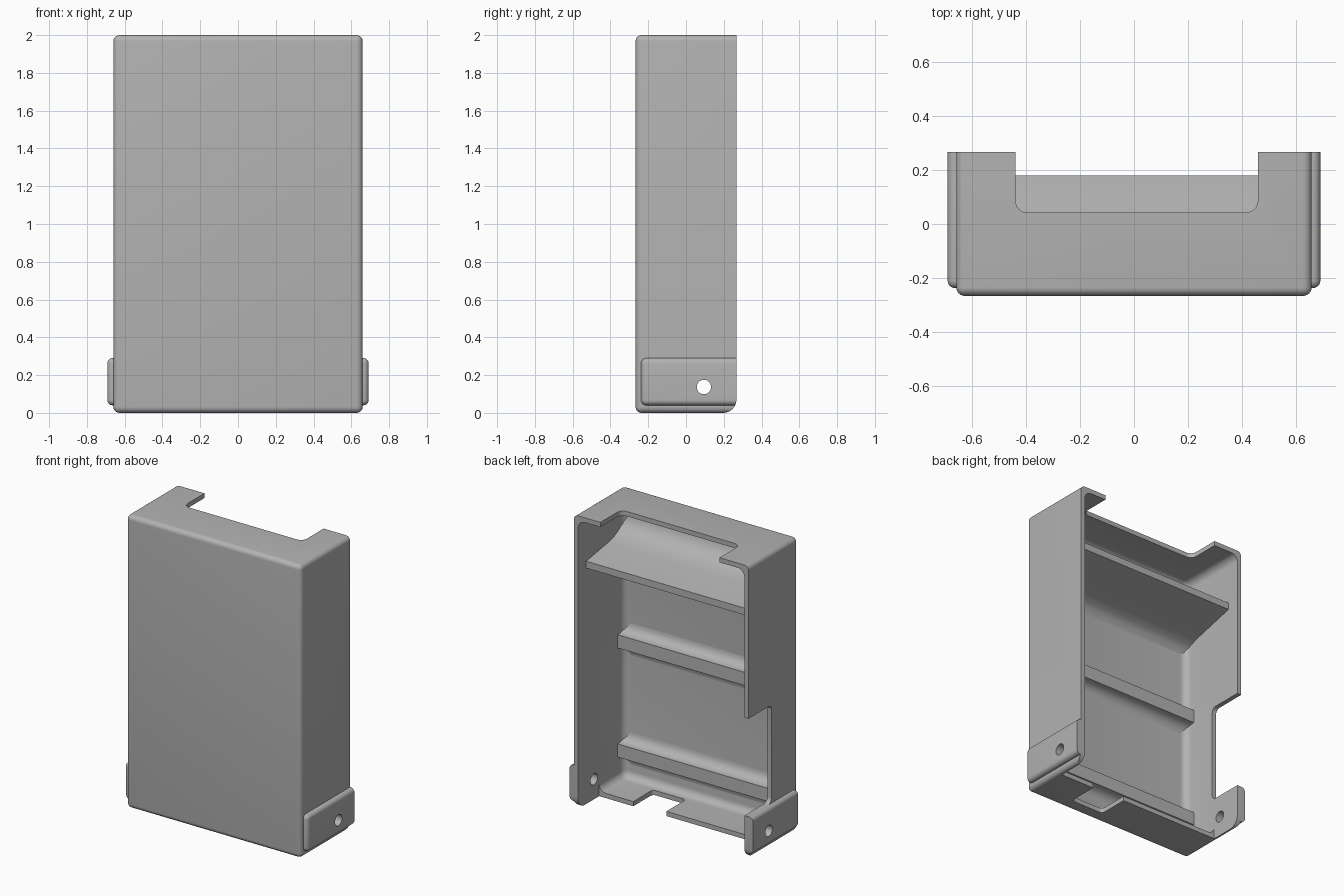
import bpy, bmesh, math
from mathutils import Vector

cube = bpy.data.objects.get("Cube")
if cube:
    bpy.data.objects.remove(cube, do_unlink=True)

grey = bpy.data.materials.new("plain_grey")
grey.use_nodes = True
grey.diffuse_color = (0.45, 0.45, 0.45, 1)
grey.node_tree.nodes["Principled BSDF"].inputs["Base Color"].default_value = grey.diffuse_color


def finish(name, bm):
    bmesh.ops.recalc_face_normals(bm, faces=bm.faces)
    mesh = bpy.data.meshes.new(name)
    bm.to_mesh(mesh)
    bm.free()
    mesh.materials.append(grey)
    obj = bpy.data.objects.new(name, mesh)
    bpy.context.collection.objects.link(obj)
    return obj


def box(name, lo, hi, radius=0, axis=None):
    """Box between two corners; rounds all edges, or only those along one axis."""
    bm = bmesh.new()
    bmesh.ops.create_cube(bm, size=1)
    for v in bm.verts:
        v.co = Vector([lo[i] if v.co[i] < 0 else hi[i] for i in range(3)])
    if radius:
        edges = [e for e in bm.edges if axis is None
                 or abs((e.verts[0].co - e.verts[1].co)[axis]) > 1e-4]
        bmesh.ops.bevel(bm, geom=edges, offset=radius, segments=6, profile=0.5,
                        affect='EDGES', clamp_overlap=True)
    return finish(name, bm)


def side_extrusion(name, profile, half_width):
    """Extrude a (y, z) profile along x."""
    bm = bmesh.new()
    face = bm.faces.new([bm.verts.new((-half_width, y, z)) for y, z in profile])
    new = bmesh.ops.extrude_face_region(bm, geom=[face])["geom"]
    bmesh.ops.translate(bm, vec=(2 * half_width, 0, 0),
                        verts=[g for g in new if isinstance(g, bmesh.types.BMVert)])
    return finish(name, bm)


def combine(target, tool, operation):
    mod = target.modifiers.new(operation, 'BOOLEAN')
    mod.operation = operation
    mod.solver = 'EXACT'
    mod.object = tool
    bpy.context.view_layer.update()
    depsgraph = bpy.context.evaluated_depsgraph_get()
    mesh = bpy.data.meshes.new_from_object(target.evaluated_get(depsgraph))
    target.modifiers.clear()
    target.data = mesh
    bpy.data.objects.remove(tool, do_unlink=True)


def smooth(obj):
    for p in obj.data.polygons:
        p.use_smooth = True
    obj.data.set_sharp_from_angle(angle=math.radians(32))


W, D, T = 0.66, 0.267, 0.032
INNER = W - T

# Outer body with side flanges
shell = box("shell", (-W, -D, 0), (W, 0.5, 2), 0.032)
for side in (-1, 1):
    xs = sorted((side * 0.6, side * 0.692))
    flange = box("flange", (xs[0], -0.238, 0.04), (xs[1], 0.5, 0.29), 0.028)
    combine(shell, flange, 'UNION')

# Trim the open back, rounding the lower back corner
R = 0.07
arc = [(D - R + R * math.sin(a), R - R * math.cos(a))
       for a in (math.pi / 2 * i / 8 for i in range(9))]
trim = side_extrusion("trim", [(-1, 0 - 0.0005), *arc, (D, 3), (-1, 3)], 1)
combine(shell, trim, 'INTERSECT')

# Hollow interior and openings
cuts = [
    box("cavity", (-INNER, -D + T, T), (INNER, 0.7, 2 - T), 0.05),
    box("top_opening", (-0.44, 0.042, 1.9), (0.46, 0.6, 2.1), 0.045, 2),
    box("floor_trim", (-INNER, 0.04, -0.1), (INNER, 0.6, 0.12)),
    box("floor_slot", (0.12, -0.17, -0.1), (0.37, 0.3, 0.09), 0.025, 2),
    box("side_opening", (-0.8, 0.02, 0.29), (-0.6, 0.6, 0.96), 0.035, 0),
]
for cut in cuts:
    combine(shell, cut, 'DIFFERENCE')

# Pivot hole through both flanges
bm = bmesh.new()
bmesh.ops.create_cone(bm, cap_ends=True, segments=32, radius1=0.038, radius2=0.038, depth=2)
hole = finish("hole", bm)
hole.rotation_euler.y = math.pi / 2
hole.location = (0, 0.095, 0.137)
combine(shell, hole, 'DIFFERENCE')
smooth(shell)

# Filleted ribs across the inside of the front wall
wall, crest, f = -D + T, -0.16, 0.065
for name, z0, z1 in (("lower_rib", 0.19, 0.28), ("upper_rib", 0.935, 1.025)):
    angles = [math.pi / 2 * i / 6 for i in range(7)]
    low = [(wall + f * (1 - math.cos(a)), z0 - f * (1 - math.sin(a))) for a in angles]
    high = [(y, z0 + z1 - z) for y, z in reversed(low)]
    rib = side_extrusion(name, [(wall - 0.01, z0 - f), *low, (crest, z0),
                                (crest, z1), *high, (wall - 0.01, z1 + f)], INNER + 0.005)
    smooth(rib)

# Tapered shelf blending into the front wall
top = [(0.18, 1.657), (-0.06, 1.695), (-0.12, 1.71), (-0.17, 1.735),
       (-0.205, 1.765), (-0.225, 1.80), (wall, 1.84)]
under = [(wall, 1.45), (-0.22, 1.485), (-0.19, 1.51), (-0.14, 1.53),
         (-0.06, 1.55), (0.18, 1.61)]
shelf = side_extrusion("shelf", [*top, (wall - 0.01, 1.84), (wall - 0.01, 1.45), *under],
                       INNER + 0.005)
smooth(shelf)
